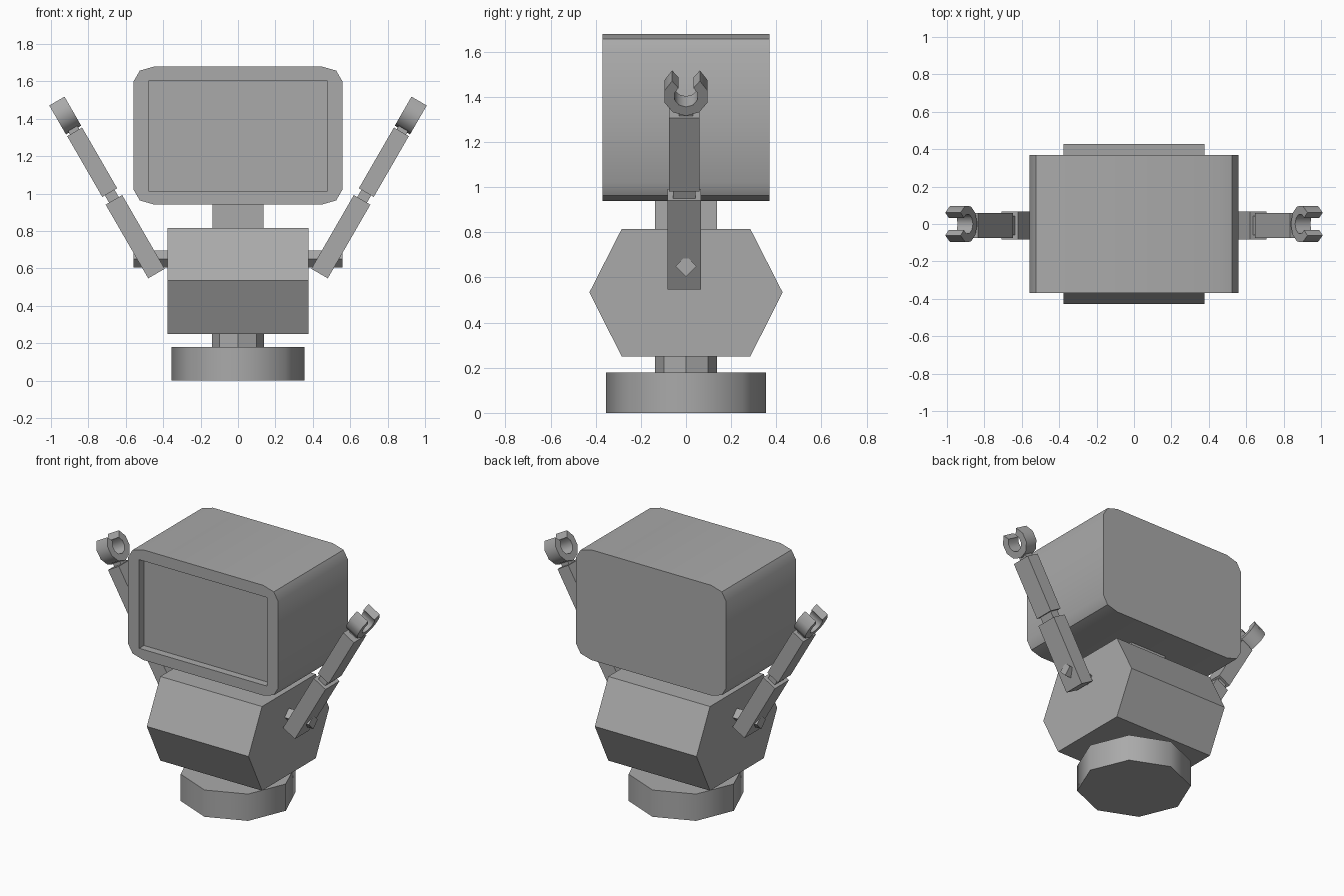
import bpy
import bmesh
from math import sin, cos, pi, radians
from mathutils import Matrix, Vector

cube = bpy.data.objects.get("Cube")
if cube:
    bpy.data.objects.remove(cube, do_unlink=True)

grey = bpy.data.materials.new("plain_grey")
grey.use_nodes = True
grey.diffuse_color = (0.4, 0.4, 0.4, 1)
grey.node_tree.nodes["Principled BSDF"].inputs["Base Color"].default_value = (0.4, 0.4, 0.4, 1)


def prism(name, profile, lo, hi, frame=Matrix(), smooth=0, mirror=False):
    """Extrude a profile of (x, y) points from lo to hi along the frame's z."""
    bm = bmesh.new()
    face = bm.faces.new([bm.verts.new((x, y, lo)) for x, y in profile])
    ext = bmesh.ops.extrude_face_region(bm, geom=[face])["geom"]
    verts = [g for g in ext if isinstance(g, bmesh.types.BMVert)]
    bmesh.ops.translate(bm, verts=verts, vec=(0, 0, hi - lo))
    bm.transform(frame)
    bmesh.ops.recalc_face_normals(bm, faces=bm.faces)
    mesh = bpy.data.meshes.new(name)
    bm.to_mesh(mesh)
    bm.free()
    mesh.materials.append(grey)
    ob = bpy.data.objects.new(name, mesh)
    bpy.context.collection.objects.link(ob)
    if mirror:
        ob.modifiers.new("Mirror", 'MIRROR')
    bpy.ops.object.select_all(action='DESELECT')
    ob.select_set(True)
    bpy.context.view_layer.objects.active = ob
    if smooth:
        bpy.ops.object.shade_smooth_by_angle(angle=radians(smooth))
    return ob


def rect(w, d, cx=0, cy=0):
    return [(cx + sx * w / 2, cy + sy * d / 2)
            for sx, sy in ((-1, -1), (1, -1), (1, 1), (-1, 1))]


def ring(r, n):
    return [(r * cos(2 * pi * i / n), r * sin(2 * pi * i / n)) for i in range(n)]


def axes(x, y, z, origin=(0, 0, 0)):
    m = Matrix((x, y, z)).transposed().to_4x4()
    m.translation = Vector(origin)
    return m


ALONG_X = axes((0, 1, 0), (0, 0, 1), (1, 0, 0))    # profile in y, z
ALONG_Y = axes((1, 0, 0), (0, 0, 1), (0, -1, 0))   # profile in x, z

# Base, stem and neck
prism("base", ring(0.355, 8), 0, 0.18, smooth=50)
prism("stem", ring(0.138, 8), 0.17, 0.26)
prism("neck", rect(0.275, 0.275), 0.8, 0.95)

# Hexagonal body
prism("body", [(-0.428, 0.534), (-0.285, 0.25), (0.285, 0.25),
               (0.428, 0.534), (0.285, 0.815), (-0.285, 0.815)],
      -0.378, 0.378, ALONG_X)

# Head with clipped corners and a recessed screen
corner = [(0.558, 0.29), (0.525, 0.347), (0.445, 0.37)]
head_profile = []
for sx, sz in ((1, 1), (-1, 1), (-1, -1), (1, -1)):
    pts = [(sx * x, 1.31 + sz * z) for x, z in corner]
    head_profile += pts if sx * sz > 0 else pts[::-1]
head = prism("head", head_profile, -0.37, 0.37, ALONG_Y)
cutter = prism("screen_cutter", rect(0.95, 0.595, 0, 1.308), 0.32, 0.5, ALONG_Y)
cutter.hide_render = True
cut = head.modifiers.new("Screen", 'BOOLEAN')
cut.operation = 'DIFFERENCE'
cut.solver = 'EXACT'
cut.object = cutter
bpy.context.view_layer.objects.active = head
bpy.ops.object.modifier_apply(modifier="Screen")
bpy.data.objects.remove(cutter, do_unlink=True)
bpy.ops.object.select_all(action='DESELECT')
head.select_set(True)
bpy.ops.object.shade_smooth_by_angle(angle=radians(35))

# Shoulder pegs
peg = [(y, z + 0.65) for y, z in ring(0.046, 4)]
prism("shoulder_peg", peg, 0.36, 0.56, ALONG_X, mirror=True)

# Raised arms: local z runs up the arm, local x points outward
a = radians(60)
ARM = axes((sin(a), 0, -cos(a)), (0, 1, 0), (cos(a), 0, sin(a)), (0.436, 0, 0.572))
prism("upper_arm", rect(0.102, 0.148, 0, -0.008), 0, 0.455, ARM, mirror=True)
prism("elbow", rect(0.06, 0.1, 0, -0.008), 0.44, 0.51, ARM, mirror=True)
prism("forearm", rect(0.092, 0.134, 0, -0.008), 0.5, 0.875, ARM, mirror=True)
prism("wrist", rect(0.058, 0.06), 0.86, 0.91, ARM, mirror=True)

# Open claws: a thick C shape facing up the arm
STEPS = 8
arc = [radians(38 + 284 * i / STEPS) for i in range(STEPS + 1)]
claw = [(0.1 * sin(t), 0.1 * cos(t)) for t in arc]
claw += [(0.054 * sin(t), 0.054 * cos(t)) for t in reversed(arc)]
CLAW = ARM @ axes((0, 1, 0), (0, 0, 1), (1, 0, 0), (0, 0, 0.986))
prism("claw", claw, -0.047, 0.047, CLAW, smooth=50, mirror=True)
